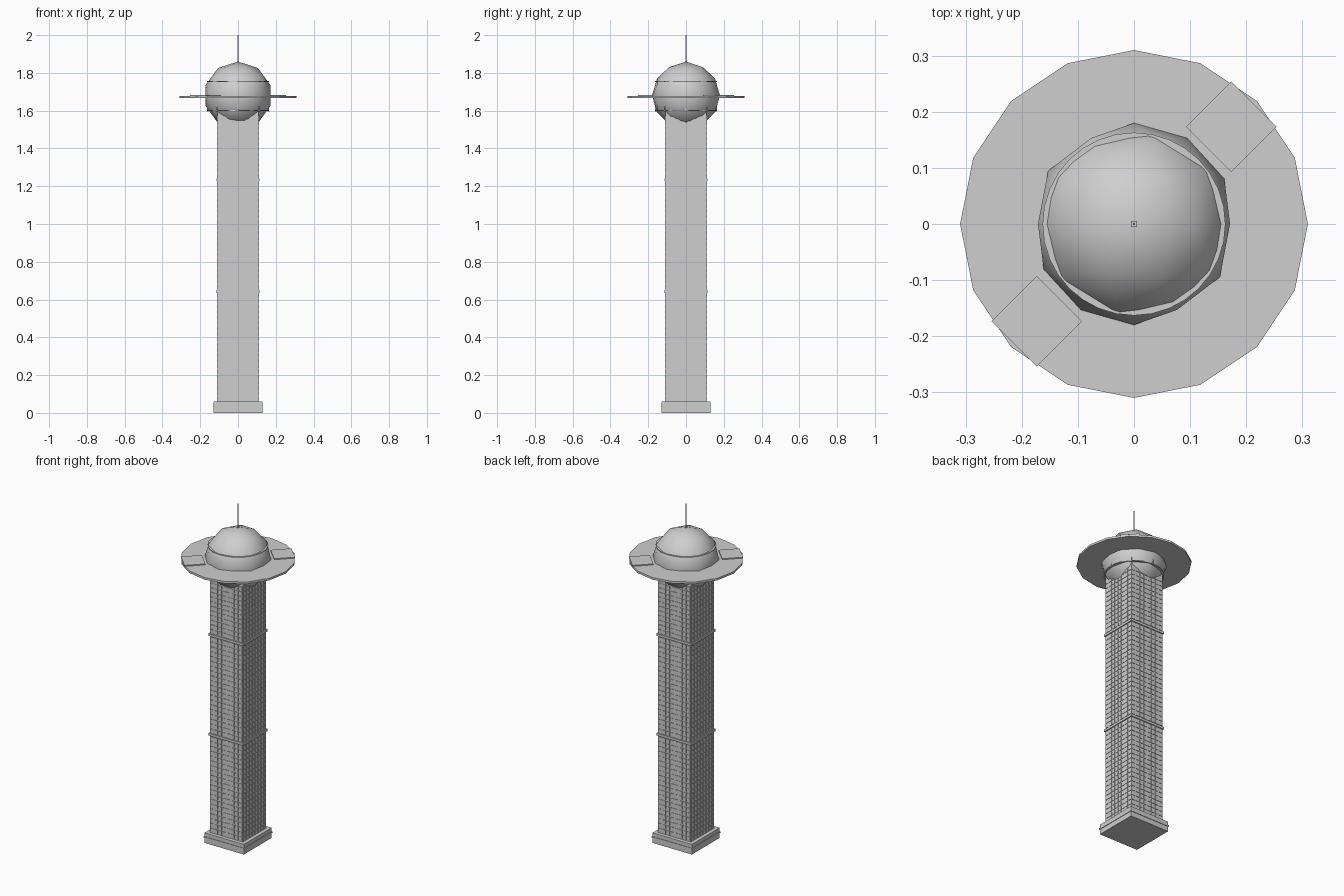
import bpy, bmesh, math
from mathutils import Matrix, Vector

if "Cube" in bpy.data.objects:
    bpy.data.objects.remove(bpy.data.objects["Cube"])

grey = bpy.data.materials.new("concrete_grey")
grey.diffuse_color = (0.62, 0.62, 0.62, 1)
grey.use_nodes = True
grey.node_tree.nodes["Principled BSDF"].inputs["Base Color"].default_value = grey.diffuse_color


def finish(name, bm, smooth=False):
    me = bpy.data.meshes.new(name)
    bm.to_mesh(me)
    bm.free()
    me.materials.append(grey)
    for p in me.polygons:
        p.use_smooth = smooth
    ob = bpy.data.objects.new(name, me)
    bpy.context.collection.objects.link(ob)
    return ob


def add_box(bm, center, size, angle=0.0):
    # box turned about the world z axis after being placed
    m = (Matrix.Rotation(angle, 4, 'Z') @ Matrix.Translation(Vector(center))
         @ Matrix.Diagonal((*size, 1)))
    bmesh.ops.create_cube(bm, size=1, matrix=m)


def box(name, center, size, angle=0.0):
    bm = bmesh.new()
    add_box(bm, center, size, angle)
    return finish(name, bm)


def disc(name, radius, z0, z1, sides):
    bm = bmesh.new()
    bmesh.ops.create_cone(bm, cap_ends=True, segments=sides, radius1=radius, radius2=radius,
                          depth=z1 - z0, matrix=Matrix.Translation((0, 0, (z0 + z1) / 2)))
    # put the first corner on the x axis
    a = max(bm.verts, key=lambda v: v.co.x).co
    bmesh.ops.rotate(bm, verts=bm.verts, cent=(0, 0, 0),
                     matrix=Matrix.Rotation(-math.atan2(a.y, a.x), 3, 'Z'))
    return finish(name, bm)


# base with a thin trim line
box("base", (0, 0, 0.03), (0.26, 0.26, 0.06))
box("base_trim", (0, 0, 0.034), (0.266, 0.266, 0.008))

# square shaft and its two belts
half = 0.108
box("shaft", (0, 0, 0.83), (2 * half, 2 * half, 1.56))
belts = (0.643, 1.235)
for i, z in enumerate(belts):
    box(f"shaft_belt_{i + 1}", (0, 0, z), (0.229, 0.229, 0.014))

# window plates on all four faces, in three sections
bm = bmesh.new()
cols, rows = 8, 20
pitch = 2 * half / cols
for z0, z1 in ((0.062, 0.634), (0.652, 1.226), (1.244, 1.575)):
    n = round(rows * (z1 - z0) / 0.573)
    step = (z1 - z0) / n
    for r in range(n):
        for c in range(cols):
            for k in range(4):
                add_box(bm, ((c + 0.5) * pitch - half, -half, z0 + (r + 0.5) * step),
                        (pitch * 0.78, 0.005, step * 0.78), k * math.pi / 2)
finish("windows", bm)

# ball: coarse icosphere lying on its side, smooth shaded
bm = bmesh.new()
bmesh.ops.create_icosphere(bm, subdivisions=2, radius=0.18,
                           matrix=Matrix.Translation((0, 0, 1.68)) @ Matrix.Rotation(-math.pi / 2, 4, 'X'))
finish("ball", bm, True)

# thin rings around the ball
disc("upper_ring", 0.163, 1.753, 1.758, 32)
disc("lower_ring", 0.163, 1.598, 1.603, 32)

# struts from the lower ring to the deck
bm = bmesh.new()
for k in range(8):
    add_box(bm, (0.16, 0, 1.615), (0.008, 0.004, 0.04), k * math.pi / 4)
finish("deck_struts", bm)

# sixteen-sided deck with two landing pads
disc("deck", 0.31, 1.666, 1.678, 16)
for name, a in (("right_pad", math.pi / 4), ("left_pad", math.pi * 1.25)):
    box(name, (0.245, 0, 1.680), (0.114, 0.114, 0.008), a)

# mast
box("mast_foot", (0, 0, 1.857), (0.01, 0.01, 0.012))
box("mast", (0, 0, 1.93), (0.003, 0.003, 0.14))
